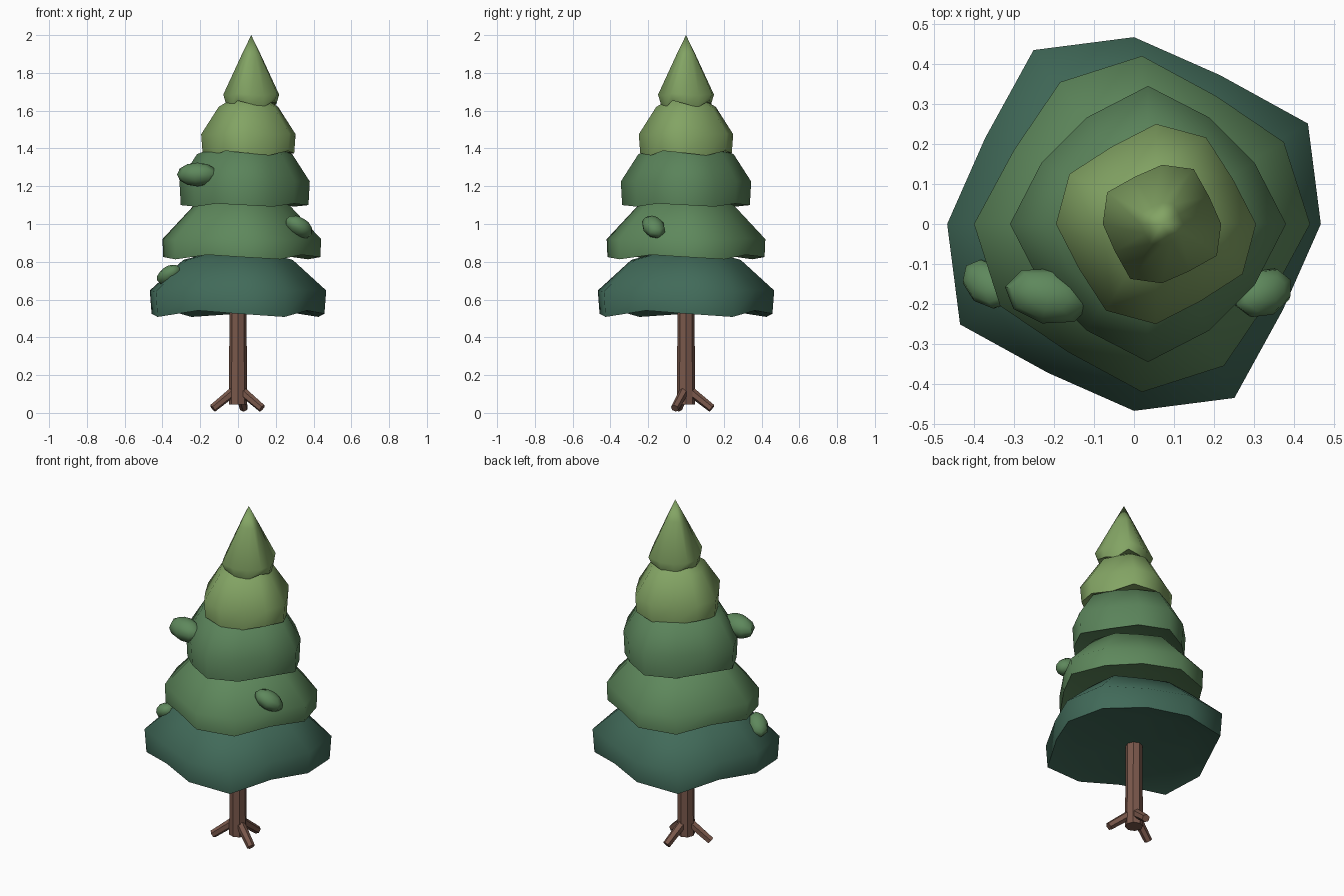
import bpy, bmesh, math
from mathutils import Vector, Matrix

if "Cube" in bpy.data.objects:
    bpy.data.objects.remove(bpy.data.objects["Cube"])


def material(name, r, g, b):
    lin = [((c / 255 + 0.055) / 1.055) ** 2.4 for c in (r, g, b)]
    m = bpy.data.materials.new(name)
    m.diffuse_color = (*lin, 1)
    m.use_nodes = True
    m.node_tree.nodes["Principled BSDF"].inputs["Base Color"].default_value = m.diffuse_color
    return m


BARK = material("brown_bark", 122, 88, 75)
TEAL = material("dark_teal_green", 65, 106, 89)
MID = material("mid_green", 94, 136, 92)
MID2 = material("soft_green", 90, 131, 90)
LIGHT = material("light_green", 131, 164, 100)


def finish(name, bm, mat, angle=None):
    bmesh.ops.recalc_face_normals(bm, faces=bm.faces)
    me = bpy.data.meshes.new(name)
    bm.to_mesh(me)
    bm.free()
    ob = bpy.data.objects.new(name, me)
    bpy.context.collection.objects.link(ob)
    me.materials.append(mat)
    if angle:
        bpy.ops.object.select_all(action='DESELECT')
        ob.select_set(True)
        bpy.context.view_layer.objects.active = ob
        bpy.ops.object.shade_smooth_by_angle(angle=math.radians(angle))
    return ob


def tier(name, mat, cx, R, lobes, wave, profile, z_under, z_top):
    """Twelve-sided lobed skirt; profile = (radius factor, z), rim first."""
    bm = bmesh.new()
    rings = []
    for j, (f, z) in enumerate(profile):
        ring = []
        for i in range(12):
            a = math.radians(30 * i)
            r = R * f * lobes[i % 3]
            # the rim waves up between lobes, fading out higher up
            dz = wave * (0, -1, 1)[i % 3] * (1 if j == 1 else 0.3 if j == 2 else 0)
            ring.append(bm.verts.new((cx + r * math.cos(a), r * math.sin(a), z + dz)))
        rings.append(ring)
    for lo, hi in zip(rings, rings[1:]):
        for i in range(12):
            k = (i + 1) % 12
            bm.faces.new((lo[i], lo[k], hi[k], hi[i]))
    for ring, z in ((rings[0], z_under), (rings[-1], z_top)):
        c = bm.verts.new((cx, 0, z))
        for i in range(12):
            bm.faces.new((ring[i], ring[(i + 1) % 12], c))
    finish(name, bm, mat, 60)


# Foliage tiers, bottom to top, drifting towards +x
tier("tier_bottom", TEAL, 0, 0.467, (1, 1.075, 0.92), 0.017,
     [(0.7, 0.555), (0.98, 0.525), (1, 0.648), (0.62, 0.81), (0.3, 0.85)], 0.54, 0.87)
tier("tier_lower", MID, 0.02, 0.42, (1, 0.975, 0.88), 0.012,
     [(0.7, 0.85), (0.99, 0.825), (1, 0.92), (0.6, 1.1), (0.3, 1.14)], 0.84, 1.16)
tier("tier_middle", MID2, 0.035, 0.345, (1, 0.89, 0.89), 0.008,
     [(0.7, 1.13), (0.98, 1.1), (1, 1.225), (0.73, 1.37), (0.35, 1.42)], 1.12, 1.44)
tier("tier_upper", LIGHT, 0.055, 0.25, (1, 0.89, 1), 0.012,
     [(0.7, 1.39), (0.97, 1.375), (1, 1.475), (0.63, 1.62), (0.3, 1.67)], 1.38, 1.69)
tier("tier_tip", LIGHT, 0.07, 0.148, (1, 0.92, 1.07), 0.018,
     [(0.6, 1.655), (0.9, 1.635), (1, 1.685), (0.36, 1.89)], 1.65, 2.0)


def rod(name, a, b, ra, rb, sides):
    """Tapered faceted rod between two points."""
    a, b = Vector(a), Vector(b)
    d = b - a
    bm = bmesh.new()
    M = Matrix.Translation((a + b) / 2) @ d.to_track_quat('Z', 'Y').to_matrix().to_4x4()
    bmesh.ops.create_cone(bm, cap_ends=True, segments=sides, radius1=ra, radius2=rb,
                          depth=d.length, matrix=M)
    finish(name, bm, BARK)


# Trunk and three splayed roots
rod("trunk", (0, 0, 0.045), (0, 0, 0.6), 0.048, 0.045, 8)
for i, deg in enumerate((77, 197, 335)):
    c, s = math.cos(math.radians(deg)), math.sin(math.radians(deg))
    rod(f"root_{i + 1}", (0.01 * c, 0.01 * s, 0.125), (0.14 * c, 0.14 * s, 0.024),
        0.026, 0.022, 6)


# Small leaf clumps on the branches
def clump(name, loc, radii, rot):
    bm = bmesh.new()
    M = Matrix.Translation(loc)
    for axis, deg in zip('ZY', rot):
        M = M @ Matrix.Rotation(math.radians(deg), 4, axis)
    M = M @ Matrix.Diagonal((*radii, 1))
    bmesh.ops.create_uvsphere(bm, u_segments=8, v_segments=6, radius=1, matrix=M)
    finish(name, bm, MID, 60)


clump("leaf_clump_left", (-0.215, -0.18, 1.262), (0.11, 0.07, 0.063), (-12, 0))
clump("leaf_clump_right", (0.323, -0.172, 0.985), (0.085, 0.06, 0.05), (25, 30))
clump("leaf_clump_low", (-0.365, -0.15, 0.73), (0.08, 0.055, 0.045), (-40, -30))
